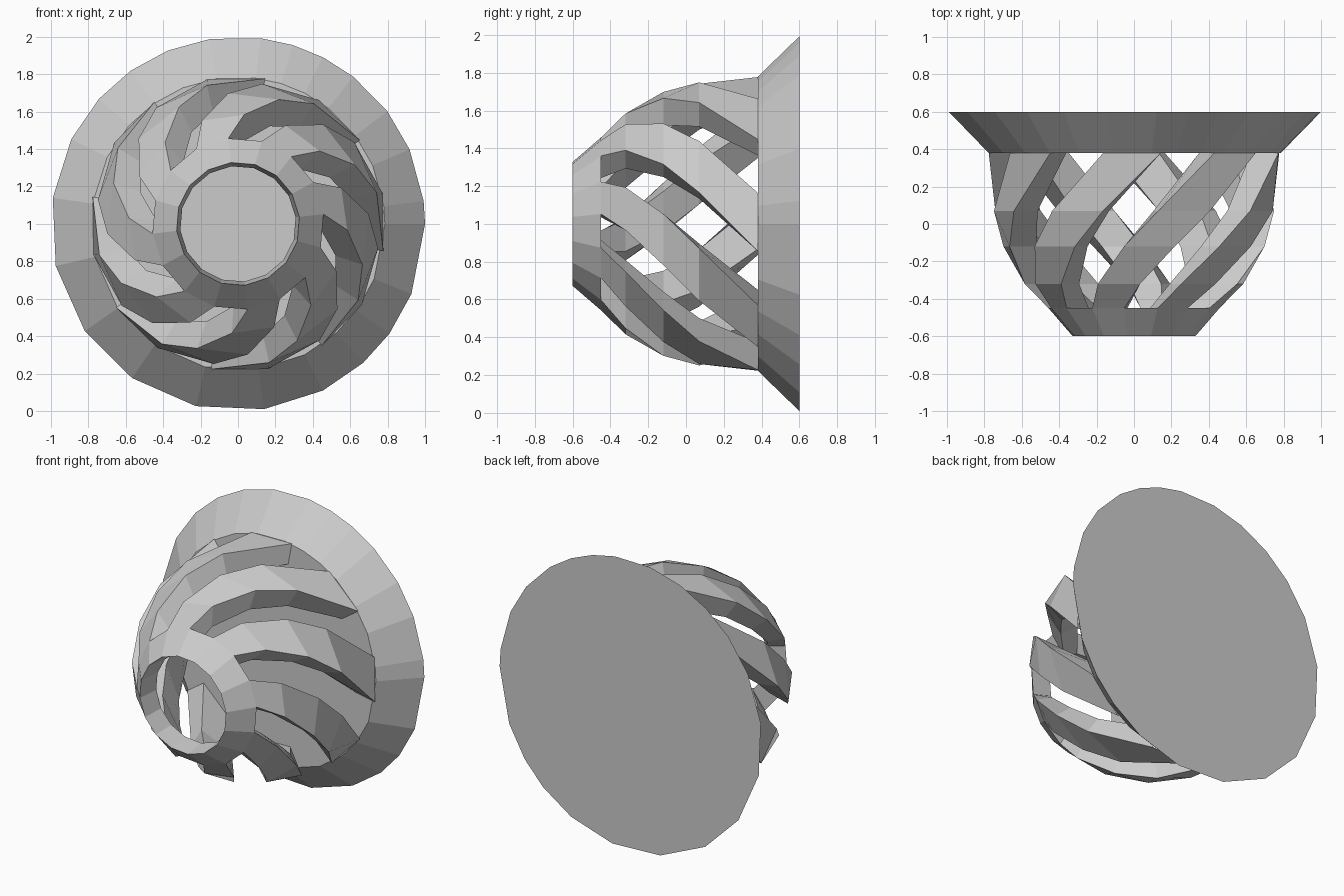
import bpy
import bmesh
from math import cos, sin, radians

cube = bpy.data.objects.get("Cube")
if cube:
    bpy.data.objects.remove(cube, do_unlink=True)

GREY = (0.6, 0.6, 0.6, 1.0)
grey = bpy.data.materials.new("plain grey")
grey.use_nodes = True
grey.diffuse_color = GREY
bsdf = next(n for n in grey.node_tree.nodes if n.type == 'BSDF_PRINCIPLED')
bsdf.inputs["Base Color"].default_value = GREY
bsdf.inputs["Roughness"].default_value = 0.8

RIBS = 8
PITCH = 360 / RIBS
START = 6.5      # angle of the first rib edge at the nose
TWIST = 62       # turn of each rib from nose to flange
# (y, outer radius, inner radius) along the basket
PROFILE = [(-0.45, 0.46, 0.31), (-0.32, 0.585, 0.44), (-0.12, 0.70, 0.55),
           (0.07, 0.76, 0.61), (0.38, 0.79, 0.64)]


def polar(radius, degrees, y):
    a = radians(degrees)
    return (radius * cos(a), y, 1 + radius * sin(a))


def bridge(bm, loops, closed):
    """Join successive vertex loops with quads."""
    rings = [[bm.verts.new(p) for p in loop] for loop in loops]
    pairs = list(zip(rings, rings[1:]))
    if closed:
        pairs.append((rings[-1], rings[0]))
    for a, b in pairs:
        n = len(a)
        for i in range(n):
            j = (i + 1) % n
            bm.faces.new((a[i], a[j], b[j], b[i]))
    return rings


def finish(bm, name):
    bmesh.ops.recalc_face_normals(bm, faces=bm.faces)
    mesh = bpy.data.meshes.new(name)
    bm.to_mesh(mesh)
    bm.free()
    mesh.materials.append(grey)
    obj = bpy.data.objects.new(name, mesh)
    bpy.context.collection.objects.link(obj)
    return obj


# Nose ring: wedge section, sharp at the front rim
bm = bmesh.new()
angles = [START + PITCH / 2 * i for i in range(2 * RIBS)]
section = [(0.33, -0.6), (0.46, -0.45), (0.31, -0.45)]
bridge(bm, [[polar(r, a, y) for a in angles] for r, y in section], True)
finish(bm, "nose_ring")

# Twisted ribs with open slots of equal width between them
bm = bmesh.new()
y0, y1 = PROFILE[0][0], PROFILE[-1][0]
for k in range(RIBS):
    loops = []
    for y, outer, inner in PROFILE:
        low = START + PITCH * k - TWIST * (y - y0) / (y1 - y0)
        high = low + PITCH / 2
        loops.append([polar(outer, low, y), polar(outer, high, y),
                      polar(inner, high, y), polar(inner, low, y)])
    bridge(bm, loops, False)
finish(bm, "twisted_ribs")

# Flared flange with an uneven rim, closed on both sides
bm = bmesh.new()
rim = [0, 7, 23.5, 37, 52, 63, 73, 83, 98.5, 112, 125, 138, 153, 172, 193,
       215, 235.5, 257, 278, 297, 312, 324, 338]
rings = bridge(bm, [[polar(0.785, a, 0.38) for a in rim],
                    [polar(1.0, a, 0.6) for a in rim]], False)
for ring in rings:
    bm.faces.new(ring)
finish(bm, "flange")
